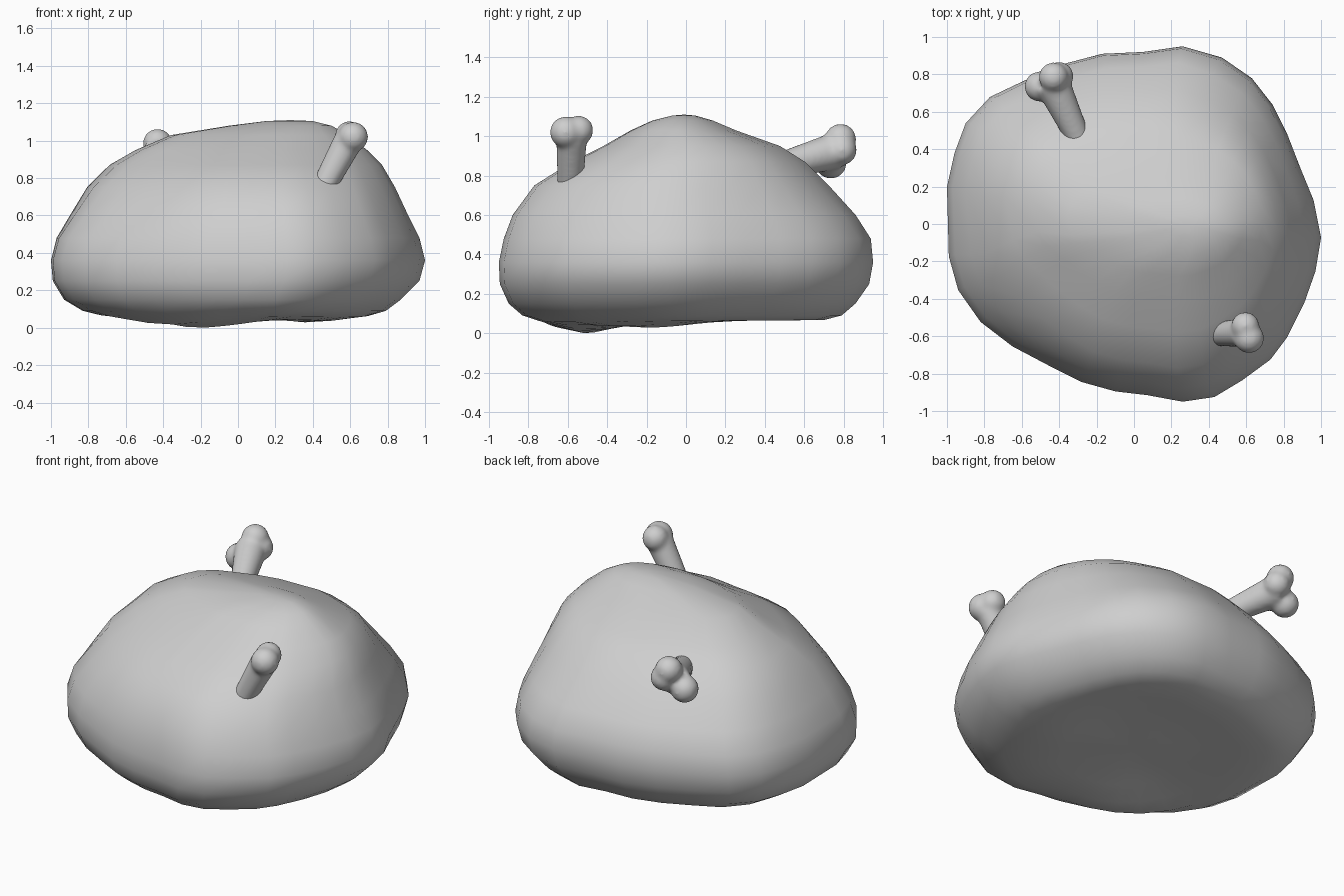
import bpy, bmesh, math
from mathutils import Vector

if "Cube" in bpy.data.objects:
    bpy.data.objects.remove(bpy.data.objects["Cube"])

grey = bpy.data.materials.new("plain_grey")
grey.diffuse_color = (0.62, 0.62, 0.62, 1)
grey.use_nodes = True
grey.node_tree.nodes["Principled BSDF"].inputs["Base Color"].default_value = grey.diffuse_color


def finish(bm, name):
    bmesh.ops.recalc_face_normals(bm, faces=bm.faces)
    for f in bm.faces:
        f.smooth = True
    mesh = bpy.data.meshes.new(name)
    bm.to_mesh(mesh)
    bm.free()
    mesh.materials.append(grey)
    ob = bpy.data.objects.new(name, mesh)
    bpy.context.collection.objects.link(ob)
    return ob


# Plan outline of the mound at its widest
OUTLINE = [(1, -.07), (.96, .13), (.89, .30), (.82, .48), (.74, .64), (.63, .78),
           (.47, .89), (.26, .95), (.05, .92), (-.17, .91), (-.38, .855), (-.58, .77),
           (-.77, .68), (-.90, .54), (-.96, .38), (-1, .2), (-.99, -.17), (-.94, -.35),
           (-.82, -.52), (-.65, -.65), (-.46, -.75), (-.28, -.84), (-.1, -.89),
           (.07, -.91), (.26, -.945), (.43, -.92), (.58, -.83), (.73, -.72),
           (.82, -.6), (.91, -.42), (.97, -.25)]

# Extents of the mound by height: z, left, right, front, back
RINGS = [(.09, -.83, .79, -.83, .79), (.15, -.93, .87, -.90, .86),
         (.25, -.99, .97, -.945, .93), (.36, -1, 1, -.95, .95),
         (.48, -.97, .97, -.925, .94), (.60, -.90, .91, -.88, .87),
         (.75, -.81, .84, -.77, .74), (.87, -.69, .77, -.58, .62),
         (.95, -.55, .69, -.42, .49), (1.03, -.36, .59, -.28, .26),
         (1.08, -.05, .50, -.17, .14), (1.105, .15, .40, -.07, .05)]

# Dents (-) and bulges (+) of the upper slopes: direction, spread, amount
SLOPES = [(212, 24, -.11), (62, 16, -.05), (22, 14, .04)]


def underside(x, y):
    # gently lumpy base with two low spots
    a = math.exp(-((x + .2) / .4) ** 2 - ((y + .5) / .2) ** 2)
    b = math.exp(-((x - .4) / .2) ** 2 - ((y + .2) / .3) ** 2)
    return .066 - .066 * a - .038 * b


def ring_point(p, l, r, f, b, weight=0):
    deg = math.degrees(math.atan2(p[1], p[0])) % 360
    k = 1 + weight * sum(m * math.exp(-((deg - d) / s) ** 2) for d, s, m in SLOPES)
    return (l + (r - l) * (p[0] * k + 1) / 2, f + (b - f) * (p[1] * k + .945) / 1.895)


# Mound: stacked rings closed by a ridge top and a lumpy base
bm = bmesh.new()
loops = []
for s in (.25, .5, .7, .88):
    loop = []
    for p in OUTLINE:
        x, y = ring_point(p, -.83 * s, .79 * s, -.83 * s, .79 * s)
        loop.append(bm.verts.new((x, y, underside(x, y))))
    loops.append(loop)
for z, *ext in RINGS:
    w = min(1, max(0, (z - .45) / .4))
    loops.append([bm.verts.new((*ring_point(p, *ext, w), z)) for p in OUTLINE])
n = len(OUTLINE)
for lo, hi in zip(loops, loops[1:]):
    for i in range(n):
        j = (i + 1) % n
        bm.faces.new((lo[i], lo[j], hi[j], hi[i]))
for loop, tip in ((loops[0], (0, 0, .05)), (loops[-1], (.28, -.01, 1.11))):
    c = bm.verts.new(tip)
    for i in range(n):
        bm.faces.new((loop[i], loop[(i + 1) % n], c))
finish(bm, "mound")


# Bones: tapered shaft and round knobs fused into one soft skin
def bone(name, start, end, r0, r1, knobs):
    bm = bmesh.new()
    a, b = Vector(start), Vector(end)
    rot = (b - a).to_track_quat('Z', 'Y').to_matrix().to_4x4()
    rot.translation = (a + b) / 2
    bmesh.ops.create_cone(bm, cap_ends=True, segments=16, radius1=r0, radius2=r1,
                          depth=(b - a).length, matrix=rot)
    for *c, r in knobs:
        ball = bmesh.ops.create_icosphere(bm, subdivisions=3, radius=r)
        bmesh.ops.translate(bm, verts=ball["verts"], vec=c)
    ob = finish(bm, name)
    rm = ob.modifiers.new("fuse", 'REMESH')
    rm.mode, rm.voxel_size, rm.use_smooth_shade = 'VOXEL', .012, True
    sm = ob.modifiers.new("soften", 'SMOOTH')
    sm.factor, sm.iterations = .5, 14


bone("front_bone", (.425, -.59, .69), (.59, -.58, 1.0), .063, .08,
     [(.595, -.545, 1.03, .076), (.615, -.61, 1.02, .082)])
bone("back_bone", (-.27, .40, .83), (-.44, .76, .925), .06, .096,
     [(-.43, .785, .985, .08), (-.40, .79, .93, .078), (-.505, .735, .865, .082)])
